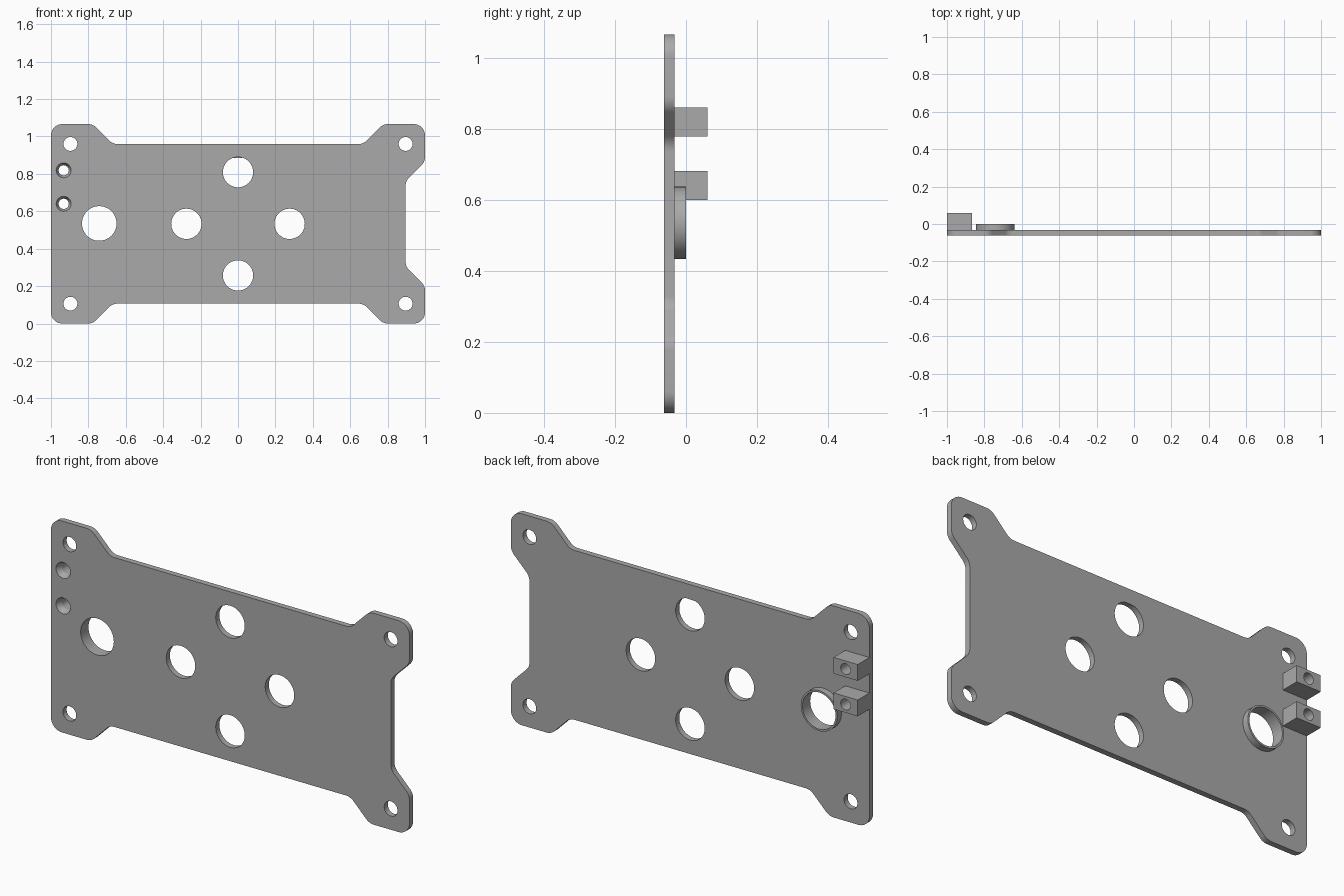
import bpy, bmesh, math
from mathutils import Vector

cube = bpy.data.objects.get("Cube")
if cube:
    bpy.data.objects.remove(cube, do_unlink=True)

grey = bpy.data.materials.new("mid grey")
grey.use_nodes = True
colour = (0.4, 0.4, 0.4, 1)
grey.diffuse_color = colour
grey.node_tree.nodes["Principled BSDF"].inputs["Base Color"].default_value = colour

HEIGHT = 1.066
MID = HEIGHT / 2
FRONT, BACK = -0.062, -0.033


def circle(x, z, r, n=48):
    return [(x + r * math.cos(2 * math.pi * i / n), z + r * math.sin(2 * math.pi * i / n))
            for i in range(n)]


def rounded(points, r, steps=8):
    """Replace each corner of a closed outline with a tangent arc."""
    out = []
    for i, p in enumerate(points):
        p = Vector(p)
        a = (Vector(points[i - 1]) - p).normalized()
        b = (Vector(points[(i + 1) % len(points)]) - p).normalized()
        half = a.angle(b) / 2
        centre = p + (a + b).normalized() * (r / math.sin(half))
        start = p + a * (r / math.tan(half)) - centre
        end = p + b * (r / math.tan(half)) - centre
        for k in range(steps + 1):
            t = k / steps
            out.append(centre + start.lerp(end, t).normalized() * r)
    return out


def slab(name, loops, y0, y1):
    """Extrude an outline with holes, drawn in x and z, from y0 to y1."""
    curve = bpy.data.curves.new(name, "CURVE")
    curve.dimensions = "2D"
    curve.fill_mode = "BOTH"
    curve.extrude = (y1 - y0) / 2
    for loop in loops:
        spline = curve.splines.new("POLY")
        spline.points.add(len(loop) - 1)
        for point, (x, z) in zip(spline.points, loop):
            point.co = (x, z, 0, 1)
        spline.use_cyclic_u = True
    source = bpy.data.objects.new(name + "_outline", curve)
    bpy.context.collection.objects.link(source)
    graph = bpy.context.evaluated_depsgraph_get()
    mesh = bpy.data.meshes.new_from_object(source.evaluated_get(graph))
    bpy.data.objects.remove(source, do_unlink=True)
    bm = bmesh.new()
    bm.from_mesh(mesh)
    bmesh.ops.remove_doubles(bm, verts=bm.verts, dist=1e-5)
    for v in bm.verts:
        v.co = (v.co.x, (y0 + y1) / 2 - v.co.z, v.co.y)
    bmesh.ops.recalc_face_normals(bm, faces=bm.faces)
    bm.to_mesh(mesh)
    bm.free()
    mesh.name = name
    mesh.materials.clear()
    mesh.materials.append(grey)
    obj = bpy.data.objects.new(name, mesh)
    bpy.context.collection.objects.link(obj)
    return obj


# Plate outline: upper half, then its mirror image
upper = [(1, 0.865), (1, HEIGHT), (0.776, HEIGHT), (0.67, 0.96),
         (-0.67, 0.96), (-0.776, HEIGHT), (-1, HEIGHT)]
upper.insert(0, (0.896, 0.761))
outline = upper + [(x, HEIGHT - z) for x, z in reversed(upper)]

# Holes through the plate
screws = [(-0.932, 0.819), (-0.932, 0.64)]
RING = (-0.742, MID + 0.002)
holes = [circle(sx * 0.896, MID + sz * 0.427, 0.037) for sx in (-1, 1) for sz in (-1, 1)]
holes += [circle(s * 0.276, MID, 0.081) for s in (-1, 1)]
holes += [circle(0, MID + s * 0.276, 0.081) for s in (-1, 1)]
holes += [circle(*RING, 0.0925)]
holes += [circle(x, z, 0.04) for x, z in screws]
plate = slab("mounting_plate", [rounded(outline, 0.06)] + holes, FRONT, BACK)

# Countersink the two screw holes by narrowing their back rims
for v in plate.data.vertices:
    for x, z in screws:
        if v.co.y > (FRONT + BACK) / 2 and math.hypot(v.co.x - x, v.co.z - z) < 0.045:
            v.co.x = x + (v.co.x - x) * 0.68
            v.co.z = z + (v.co.z - z) * 0.68

# Raised collar around the large hole
parts = [plate, slab("hole_collar", [circle(*RING, 0.102), circle(*RING, 0.0925)], BACK, 0)]

# Drilled blocks behind the screw holes
for label, (x, z) in zip(("upper", "lower"), screws):
    box = [(-1, z - 0.041), (-0.865, z - 0.041), (-0.865, z + 0.041), (-1, z + 0.041)]
    parts.append(slab(label + "_block", [box, circle(x, z, 0.0272)], BACK, 0.06))

# Smooth the curved walls, keep the edges sharp
bpy.ops.object.select_all(action="DESELECT")
for obj in parts:
    obj.select_set(True)
bpy.context.view_layer.objects.active = plate
bpy.ops.object.shade_smooth_by_angle(angle=math.radians(30))
